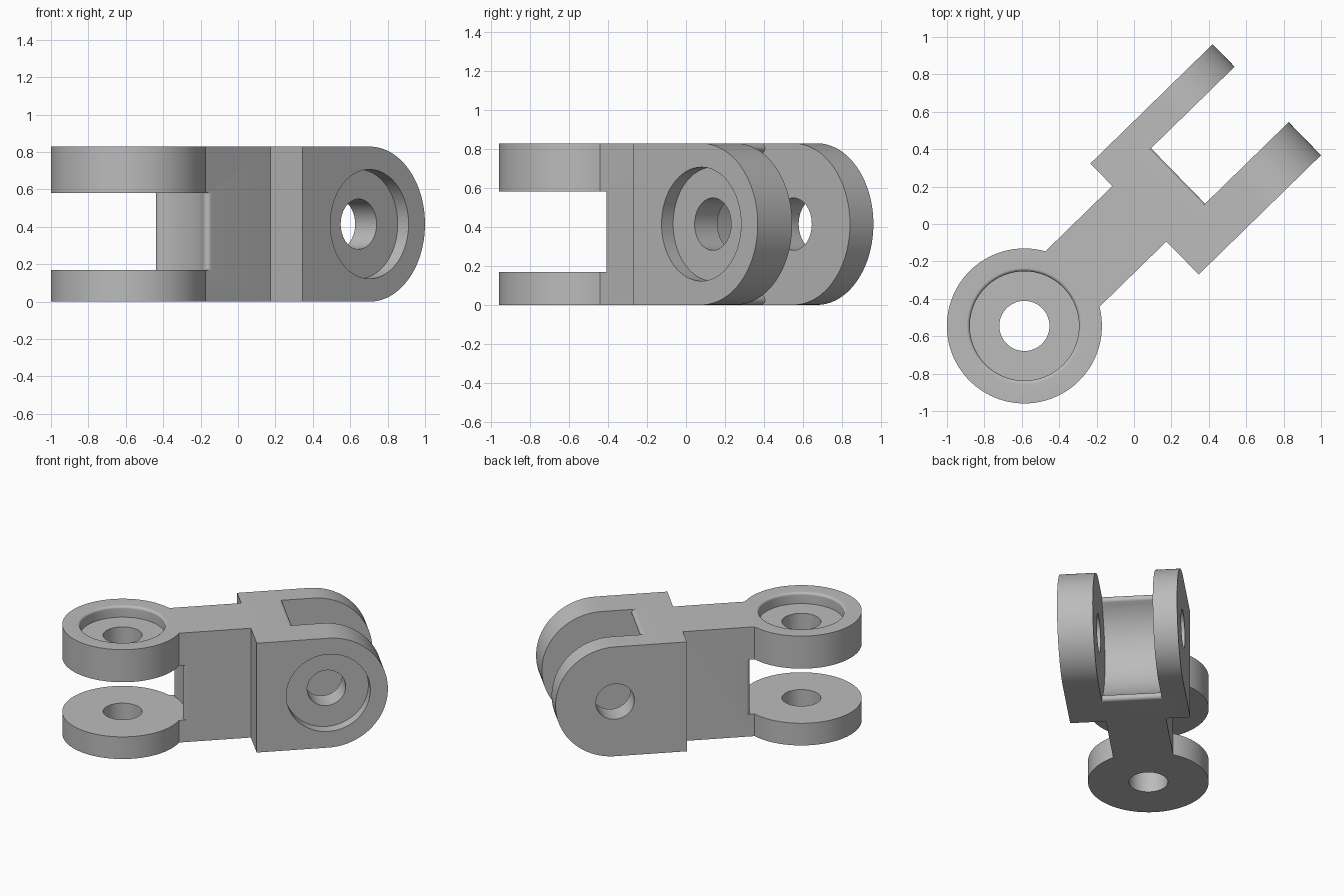
import bpy, bmesh
from math import sin, cos, pi, asin, sqrt, atan2, radians
from mathutils import Matrix

if "Cube" in bpy.data.objects:
    bpy.data.objects.remove(bpy.data.objects["Cube"])

R = 0.4145            # outer radius of every lug
H = 2 * R             # link height
W = 0.207             # half width of web and slots
THIN, THICK = 0.168, 0.247
FORK_U = 1.358        # distance between the two pin axes
BORE, POCKET, DEPTH = 0.134, 0.292, 0.083
CLEAR, FILLET = 0.43, 0.025

grey = bpy.data.materials.new("light_grey")
grey.use_nodes = True
COLOUR = (0.5, 0.5, 0.5, 1)
grey.diffuse_color = COLOUR
grey.node_tree.nodes["Principled BSDF"].inputs["Base Color"].default_value = COLOUR


def arc(cx, cy, r, a0, a1, n):
    return [(cx + r * cos(a0 + (a1 - a0) * i / n),
             cy + r * sin(a0 + (a1 - a0) * i / n)) for i in range(n + 1)]


def finish(name, bm, frame):
    bmesh.ops.recalc_face_normals(bm, faces=bm.faces)
    bm.transform(frame)
    mesh = bpy.data.meshes.new(name)
    bm.to_mesh(mesh)
    bm.free()
    mesh.materials.append(grey)
    ob = bpy.data.objects.new(name, mesh)
    bpy.context.collection.objects.link(ob)
    return ob


def prism(name, outline, lo, hi, frame):
    bm = bmesh.new()
    face = bm.faces.new([bm.verts.new((x, y, lo)) for x, y in outline])
    top = bmesh.ops.extrude_face_region(bm, geom=[face])["geom"]
    verts = [v for v in top if isinstance(v, bmesh.types.BMVert)]
    bmesh.ops.translate(bm, verts=verts, vec=(0, 0, hi - lo))
    return finish(name, bm, frame)


def lathe(name, profile, frame):
    bm = bmesh.new()
    verts = [bm.verts.new((r, 0, z)) for r, z in profile]
    edges = [bm.edges.new(pair) for pair in zip(verts, verts[1:])]
    bmesh.ops.spin(bm, geom=verts + edges, cent=(0, 0, 0), axis=(0, 0, 1),
                   angle=2 * pi, steps=96)
    bmesh.ops.remove_doubles(bm, verts=bm.verts, dist=1e-5)
    return finish(name, bm, frame)


def combine(target, tool, operation):
    mod = target.modifiers.new(operation, "BOOLEAN")
    mod.operation, mod.solver, mod.object = operation, "EXACT", tool
    bpy.context.view_layer.objects.active = target
    bpy.ops.object.modifier_apply(modifier=mod.name)
    bpy.data.objects.remove(tool)


def slot_outline(half, sign):
    """Open slot whose floor is a concave arc with rounded edges."""
    y = half - FILLET
    x = sqrt((CLEAR + FILLET) ** 2 - y * y)
    t = atan2(y, x)
    upper = arc(x, y, FILLET, pi / 2, pi + t, 12)
    lower = [(px, -py) for px, py in reversed(upper)]
    floor = arc(0, 0, CLEAR, t, -t, 40)[1:-1]
    pts = [(-0.6, 0.6), (x, 0.6)] + upper + floor + lower + [(x, -0.6), (-0.6, -0.6)]
    return [(sign * px, sign * py) for px, py in pts]


def pin_hole(frame, top, rim):
    """Through bore plus a round pocket, with an optional rounded rim."""
    mouth = [(POCKET, top)]
    if rim:
        mouth = arc(POCKET + rim, top - rim, rim, pi, pi / 2, 8)
    floor = top - DEPTH
    profile = ([(0, -0.6), (BORE, -0.6), (BORE, floor), (POCKET, floor)] + mouth
               + [(mouth[-1][0], top + 0.1), (0, top + 0.1)])
    return lathe("pin_hole", profile, frame)


ring_frame = Matrix.Identity(4)
fork_frame = Matrix.Translation((FORK_U, 0, R)) @ Matrix.Rotation(pi / 2, 4, "X")

# Web with the horizontal ring lugs
t = asin(W / R)
link = prism("hinge_link", arc(0, 0, R, t, 2 * pi - t, 90) + [(0.9, -W), (0.9, W)],
             0, H, ring_frame)

# Fork block with rounded ends
fork = prism("fork", arc(0, 0, R, -pi / 2, pi / 2, 60) + [(-0.499, R), (-0.499, -R)],
             -W - THIN, W + THICK, fork_frame)
combine(link, fork, "UNION")

# Slots and pin holes at both ends
combine(link, prism("ring_slot", slot_outline(W, 1), THIN, H - THICK, ring_frame), "DIFFERENCE")
combine(link, prism("fork_slot", slot_outline(R, -1), -W, W, fork_frame), "DIFFERENCE")
combine(link, pin_hole(ring_frame, H, 0.018), "DIFFERENCE")
combine(link, pin_hole(fork_frame, W + THICK, 0), "DIFFERENCE")

# Turn the link to its diagonal pose
link.data.transform(Matrix.Translation((-0.586, -0.545, 0)) @ Matrix.Rotation(radians(44.3), 4, "Z"))
bpy.ops.object.select_all(action="DESELECT")
link.select_set(True)
bpy.context.view_layer.objects.active = link
bpy.ops.object.shade_smooth_by_angle(angle=radians(30))
